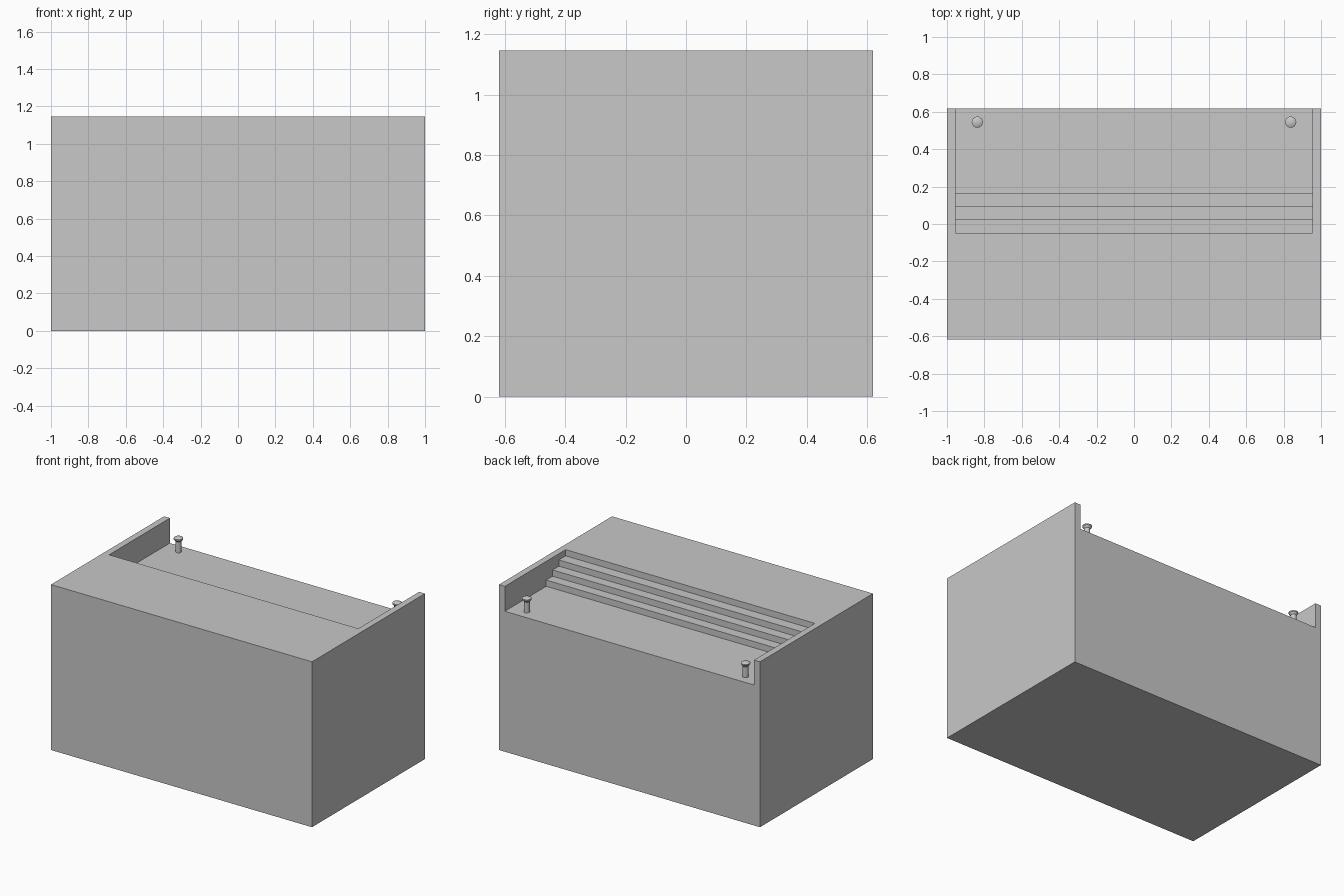
import bpy, bmesh, math

if "Cube" in bpy.data.objects:
    bpy.data.objects.remove(bpy.data.objects["Cube"])

WIDTH, DEPTH, HEIGHT = 2.0, 1.237, 1.146
DECK_Z = 0.973                       # floor of the recess
INNER_X = 0.955                      # inner face of the side walls
STEP_Y = [-0.047, 0.027, 0.096, 0.166]

grey = bpy.data.materials.new("concrete_grey")
grey.diffuse_color = (0.58, 0.58, 0.58, 1)
grey.use_nodes = True
grey.node_tree.nodes["Principled BSDF"].inputs["Base Color"].default_value = grey.diffuse_color


def make_object(name, bm):
    bmesh.ops.recalc_face_normals(bm, faces=bm.faces)
    mesh = bpy.data.meshes.new(name)
    bm.to_mesh(mesh)
    bm.free()
    mesh.materials.append(grey)
    obj = bpy.data.objects.new(name, mesh)
    bpy.context.collection.objects.link(obj)
    return obj


def activate(obj):
    bpy.ops.object.select_all(action='DESELECT')
    obj.select_set(True)
    bpy.context.view_layer.objects.active = obj


def extruded_profile(name, points, half_width):
    """Extrude a (y, z) outline along x."""
    bm = bmesh.new()
    face = bm.faces.new([bm.verts.new((-half_width, y, z)) for y, z in points])
    ext = bmesh.ops.extrude_face_region(bm, geom=[face])["geom"]
    verts = [v for v in ext if isinstance(v, bmesh.types.BMVert)]
    bmesh.ops.translate(bm, verts=verts, vec=(2 * half_width, 0, 0))
    return make_object(name, bm)


def bollard(name, x, y):
    """Mooring post: stem with a flared, slightly domed head."""
    profile = [(0, 0), (0.019, 0), (0.019, 0.074), (0.030, 0.088),
               (0.030, 0.096), (0.020, 0.102), (0, 0.104)]
    bm = bmesh.new()
    vs = [bm.verts.new((r, 0, z)) for r, z in profile]
    edges = [bm.edges.new(pair) for pair in zip(vs, vs[1:])]
    bmesh.ops.spin(bm, geom=vs + edges, cent=(0, 0, 0), axis=(0, 0, 1),
                   angle=2 * math.pi, steps=16)
    bmesh.ops.remove_doubles(bm, verts=bm.verts, dist=0.0005)
    obj = make_object(name, bm)
    obj.location = (x, y, DECK_Z)
    activate(obj)
    bpy.ops.object.shade_smooth_by_angle(angle=math.radians(30))


# Solid block
d = DEPTH / 2
quay = extruded_profile("quay_block", [(-d, 0), (d, 0), (d, HEIGHT), (-d, HEIGHT)], WIDTH / 2)

# Stepped recess, open at the top and back
outline = [(d + 0.1, DECK_Z), (d + 0.1, HEIGHT + 0.1), (STEP_Y[0], HEIGHT + 0.1)]
rise = (HEIGHT - DECK_Z) / len(STEP_Y)
for i, y in enumerate(STEP_Y):
    z = HEIGHT - rise * (i + 1)
    if i:
        outline.append((y, z + rise))
    outline.append((y, z))
cutter = extruded_profile("recess_cutter", outline, INNER_X)
cutter.hide_render = True

cut = quay.modifiers.new("recess", 'BOOLEAN')
cut.operation = 'DIFFERENCE'
cut.solver = 'EXACT'
cut.object = cutter
activate(quay)
bpy.ops.object.modifier_apply(modifier=cut.name)
bpy.data.objects.remove(cutter)

# Mooring posts
for side, x in (("left", -0.838), ("right", 0.838)):
    bollard(side + "_bollard", x, 0.545)
